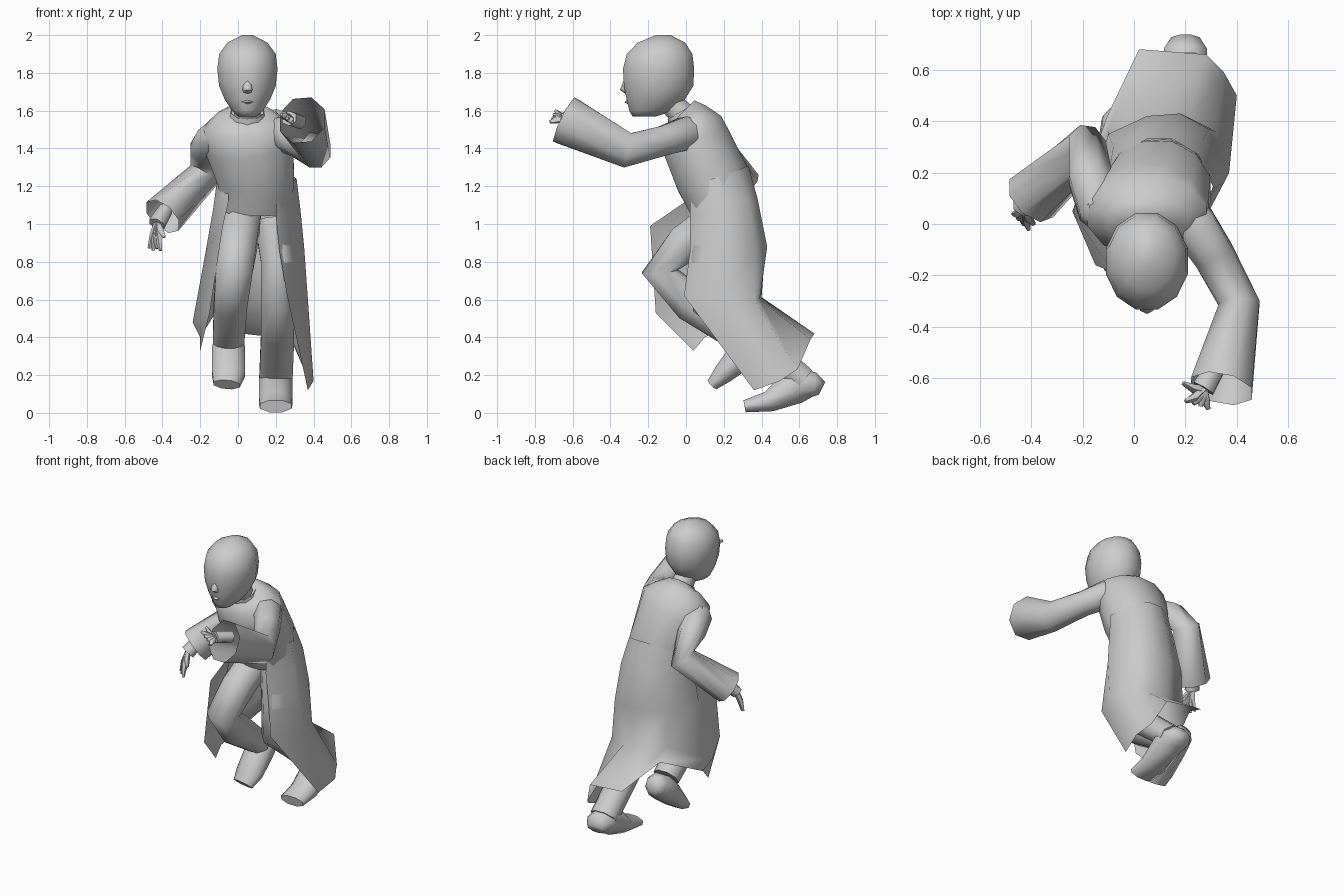
import bpy
import bmesh
from math import cos, sin, pi, radians
from mathutils import Vector

default_cube = bpy.data.objects.get("Cube")
if default_cube:
    bpy.data.objects.remove(default_cube, do_unlink=True)

# One plain clay colour for the whole figure
clay = bpy.data.materials.new("clay_grey")
clay.use_nodes = True
clay.diffuse_color = (0.6, 0.6, 0.6, 1)
clay.node_tree.nodes["Principled BSDF"].inputs["Base Color"].default_value = clay.diffuse_color


def finish(name, bm):
    """Turn a bmesh into a named, smooth shaded object."""
    bmesh.ops.recalc_face_normals(bm, faces=bm.faces)
    mesh = bpy.data.meshes.new(name)
    bm.to_mesh(mesh)
    bm.free()
    mesh.materials.append(clay)
    part = bpy.data.objects.new(name, mesh)
    bpy.context.scene.collection.objects.link(part)
    bpy.ops.object.select_all(action="DESELECT")
    part.select_set(True)
    bpy.context.view_layer.objects.active = part
    bpy.ops.object.shade_smooth_by_angle(angle=radians(70))


def bridge(bm, rows, closed):
    """Join neighbouring rows of vertices with quads."""
    for low, high in zip(rows, rows[1:]):
        count = len(low)
        for i in range(count if closed else count - 1):
            j = (i + 1) % count
            bm.faces.new((low[i], low[j], high[j], high[i]))


def add_tube(bm, stations, sides=8, axis=None, open_end=False):
    """Loft ellipses along stations of x, y, z, width, depth in hundredths."""
    centres = [Vector(s[:3]) / 100 for s in stations]
    rows = []
    for k, station in enumerate(stations):
        before = centres[max(k - 1, 0)]
        after = centres[min(k + 1, len(centres) - 1)]
        along = axis or (after - before).normalized()
        across = Vector((1, 0, 0))
        across = (across - along * across.dot(along)).normalized()
        depth = along.cross(across)
        wide, deep = station[3] / 100, station[-1] / 100
        row = []
        for i in range(sides):
            turn = 2 * pi * (i + 0.5) / sides
            row.append(bm.verts.new(centres[k] + across * wide * cos(turn) + depth * deep * sin(turn)))
        rows.append(row)
    bridge(bm, rows, True)
    bm.faces.new(rows[0])
    if not open_end:
        bm.faces.new(rows[-1])


def tube(name, stations, **options):
    bm = bmesh.new()
    add_tube(bm, stations, **options)
    finish(name, bm)


# Head: level slices from chin to crown, with nose, lips and chin
upright = Vector((0, 0, 1))
bm = bmesh.new()
add_tube(bm, [
    (5, -22, 157, 5, 6.5), (5, -18, 160, 8.5, 12.5), (5, -16, 166, 12.5, 16),
    (5, -14.5, 173, 15.5, 19), (5, -14.5, 182, 16.5, 19.5), (5, -14, 190, 15.5, 18),
    (5, -13, 196, 11, 13), (5, -12, 200, 3, 4),
], sides=12, axis=upright)
for feature in (
    [(5, -31, 177, 2, 1.5), (5, -32.5, 171, 3, 2.5), (5, -31, 169, 2, 1)],
    [(5, -29, 166, 3, 2), (5, -30, 164.5, 4, 2.5), (5, -28, 163, 3, 2)],
    [(5, -27, 163, 4, 3), (5, -27, 160, 4, 3), (5, -26, 157, 3, 2)],
):
    add_tube(bm, feature, sides=6, axis=upright)
finish("head", bm)

tube("neck", [(5, 2, 154, 8), (5, -6, 162, 7), (5, -12, 170, 7)])

# Coat body, leaning forward, and its collar
tube("coat_body", [
    (9, 18, 108, 20, 16), (9.5, 14, 124, 21, 20), (6, 6, 142, 24, 19),
    (5, 3, 152, 24, 17), (5, 1, 158, 16, 11), (5, -1, 160, 9, 8),
], sides=12)
tube("collar", [(5, 1, 155, 11, 11), (5, -2, 160, 9, 9)], sides=10, open_end=True)

# Coat skirt: rows run from the right front edge round the back to the left
skirt_rows = [
    [(-5, 3, 119), (-11, 14, 124), (-6, 27, 128), (5, 33, 131), (15, 33, 131), (25, 27, 128), (31, 14, 124), (21, 2, 118)],
    [(-5, 0, 112), (-13, 10, 109), (-8, 30, 113), (5, 38, 113), (16, 38, 113), (27, 33, 112), (33, 15, 108), (20, 2, 104)],
    [(-8, -19, 99), (-17, 10, 86), (-10, 35, 88), (5, 42, 88), (18, 43, 88), (29, 37, 88), (35, 16, 88), (22, 2, 85)],
    [(-15, -16, 53), (-24, 5, 48), (-10, 36, 64), (6, 40, 61), (20, 39, 60), (32, 36, 60), (37, 20, 60), (26, -1, 62)],
    [(-20, 4, 33), (-20, 10, 40), (-10, 43, 56), (2, 68, 42), (28, 66, 39), (35, 59, 23), (40, 50, 17), (37, 36, 12)],
]
bm = bmesh.new()
bridge(bm, [[bm.verts.new(Vector(p) / 100) for p in row] for row in skirt_rows], False)
finish("coat_skirt", bm)

# Sleeves start inside the shoulders and widen towards open cuffs
tube("right_sleeve", [
    (-7, -2, 148, 6), (-13, 6, 145, 9.5), (-17, 18, 139, 9), (-18, 30, 126, 9, 9), (-40, 10, 104, 11.5, 11),
], open_end=True)
tube("left_sleeve", [
    (15, 8, 148, 6), (23, 0, 148, 9.5), (31, -12, 144, 8.5), (41, -31, 139, 8.5, 10), (34, -64, 155, 13, 14),
], open_end=True)


def hand(name, wrist, palm, tips, thumb):
    """A palm with tapered fingers reaching to the given tips."""
    bm = bmesh.new()
    add_tube(bm, [(*wrist, 4), (*palm, 5, 4)], sides=6)
    for tip in tips + [thumb]:
        middle = [(a + b) / 2 for a, b in zip(palm, tip)]
        middle[1] -= 1
        add_tube(bm, [(*palm, 2), (*middle, 1.9), (*tip, 0.9)], sides=5)
    finish(name, bm)


hand("right_hand", (-38, 13, 108), (-43, 6, 100),
     [(-47 + 2 * i, 4 - 2 * i, 87 - i % 2) for i in range(4)], (-39, 0, 93))
hand("left_hand", (33, -54, 154), (27, -64, 156),
     [(20 + 3 * i, -69 - i, 160 - 2 * i) for i in range(4)], (19, -62, 160))

# Trouser legs: right knee raised, left leg trailing
tube("right_leg", [
    (2, 16, 102, 11, 11), (0, 0, 90, 11, 11), (-2, -14, 75, 10.5, 10),
    (-4, 3, 58, 9.5, 11), (-5, 29, 39, 9, 8),
])
tube("left_leg", [
    (18, 16, 102, 10, 11), (21, 12, 80, 9.5, 10), (21, 12, 58, 9.5, 10),
    (21, 32, 42, 9.5, 9), (20, 62, 17, 9.5, 8),
])

# Shoes from toe to heel
tube("right_shoe", [(-6, 14, 15, 7.5, 3.5), (-5, 20, 21, 9.5, 6), (-5, 31, 32, 9.5, 9),
                    (-5, 40, 38, 8, 8), (-5, 44, 40, 5, 5)])
tube("left_shoe", [(20, 31, 3.5, 9, 3.5), (20, 44, 6, 9.5, 6), (20, 58, 15, 9.5, 11),
                   (20, 68, 15, 9, 7), (20, 72, 13, 6, 4)])
